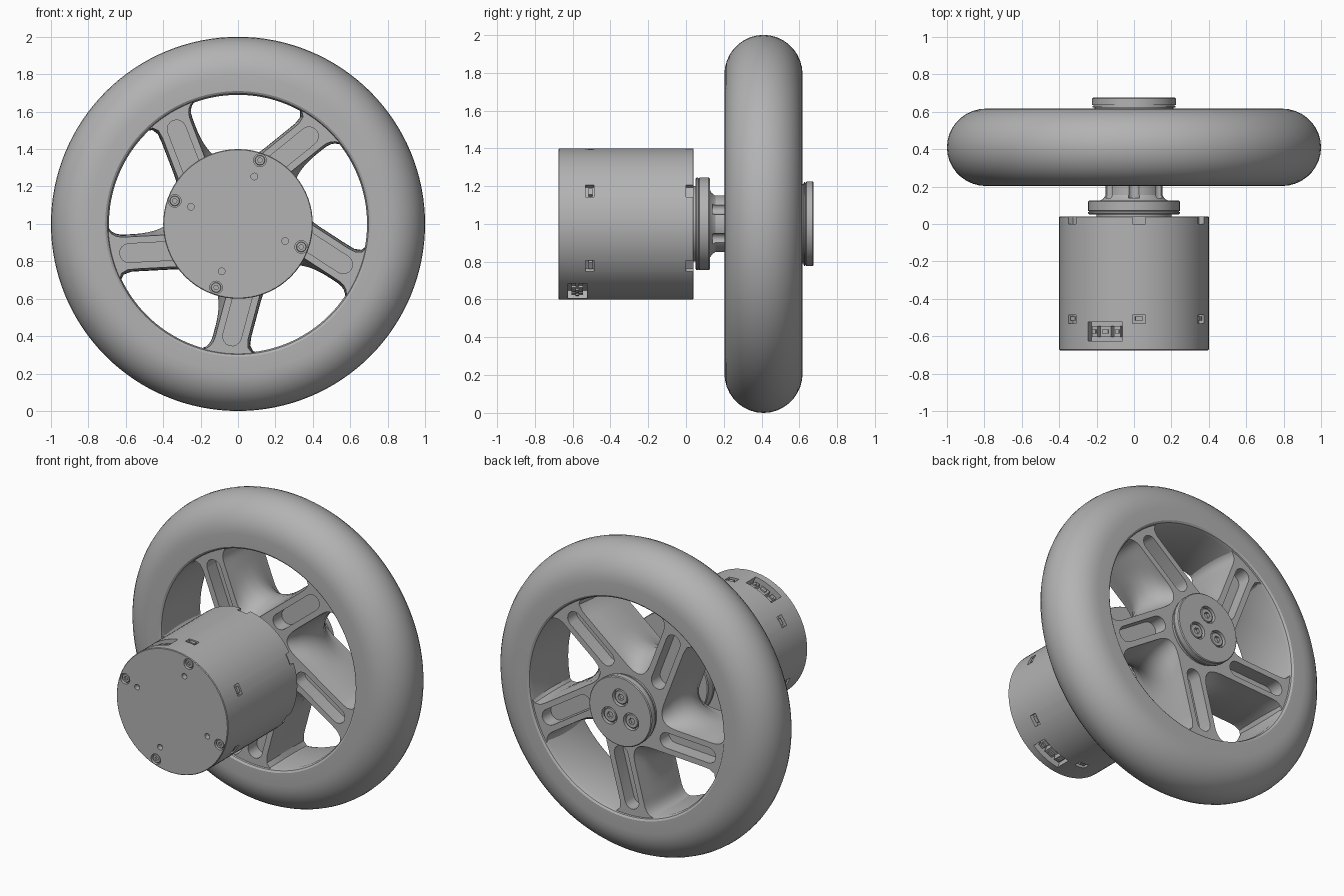
import bpy, bmesh, math
from math import cos, sin, pi, radians
from mathutils import Matrix, Vector

if "Cube" in bpy.data.objects:
    bpy.data.objects.remove(bpy.data.objects["Cube"])

grey = bpy.data.materials.new("metal grey")
grey.use_nodes = True
colour = (0.45, 0.45, 0.45, 1)
grey.diffuse_color = colour
grey.node_tree.nodes["Principled BSDF"].inputs["Base Color"].default_value = colour

MID = 0.41                                   # wheel centre plane
SPOKES = [radians(39 + 72 * k) for k in range(5)]


def loft(bm, rings, closed=False):
    """Skin equal-length rings; cap the ends unless the loft closes on itself."""
    loops = [[bm.verts.new(p) for p in ring] for ring in rings]
    pairs = list(zip(loops, loops[1:]))
    if closed:
        pairs.append((loops[-1], loops[0]))
    for a, b in pairs:
        for i in range(len(a)):
            j = (i + 1) % len(a)
            bm.faces.new((a[i], a[j], b[j], b[i]))
    if not closed:
        bm.faces.new(loops[0])
        bm.faces.new(loops[-1])


def disc(bm, profile, x=0, z=0, n=64, closed=False):
    """Turn a (radius, y) profile about a y-parallel axis."""
    loft(bm, [[(x + r * cos(2 * pi * i / n), y, 1 + z + r * sin(2 * pi * i / n))
               for i in range(n)] for r, y in profile], closed)


def box(bm, angle, radius, y, size):
    """Box (radial, along axis, tangential) placed around the main axis."""
    m = (Matrix.Translation((0, 0, 1)) @ Matrix.Rotation(-angle, 4, 'Y')
         @ Matrix.Translation((radius, y, 0)) @ Matrix.Diagonal((*size, 1)))
    bmesh.ops.create_cube(bm, size=1, matrix=m)


def finish(name, bm):
    bmesh.ops.recalc_face_normals(bm, faces=bm.faces)
    mesh = bpy.data.meshes.new(name)
    bm.to_mesh(mesh)
    bm.free()
    ob = bpy.data.objects.new(name, mesh)
    bpy.context.collection.objects.link(ob)
    mesh.materials.append(grey)
    return ob


def activate(ob):
    bpy.ops.object.select_all(action='DESELECT')
    ob.select_set(True)
    bpy.context.view_layer.objects.active = ob


def smooth(ob):
    activate(ob)
    bpy.ops.object.shade_smooth_by_angle(angle=radians(32))


def cut(ob, bm):
    cutter = finish("cutter", bm)
    cutter.hide_render = True
    mod = ob.modifiers.new("cut", 'BOOLEAN')
    mod.operation, mod.solver, mod.object = 'DIFFERENCE', 'EXACT', cutter
    activate(ob)
    bpy.ops.object.modifier_apply(modifier=mod.name)
    bpy.data.objects.remove(cutter)


def polar(r, degrees):
    return r * cos(radians(degrees)), r * sin(radians(degrees))


# Tyre: flat-sided ring with a half-round tread
half = 0.207
tread = [(0.79 + half * cos(a) * 1.015, MID + half * sin(a))
         for a in [radians(-90 + 10 * i) for i in range(19)]]
lip = [(0.71, half), (0.698, half - 0.008), (0.69, half - 0.03)]
profile = ([(r, MID - d) for r, d in reversed(lip)] + tread
           + [(r, MID + d) for r, d in lip])
bm = bmesh.new()
disc(bm, profile, n=128, closed=True)
smooth(finish("tyre", bm))


# Spoked wheel centre: disc with flared rounded openings and slotted spokes
def smax(a, b, k):
    h = max(k - abs(a - b), 0) / k
    return max(a, b) + h * h * k / 4


def opening(a, t):
    """Outline between the spoke at angle a and the next one; t is depth -1..1."""
    belly = 1 - min(t * t, 1)
    w, k = 0.085 + 0.015 * belly, 0.12 + 0.2 * belly
    b = a + radians(72)
    na, nb = Vector((-sin(a), cos(a))), Vector((-sin(b), cos(b)))

    def inside(p):
        sides = smax(0.125 + w - na.dot(p), nb.dot(p) - 0.125 + w, k)
        return smax(sides, p.length - 0.702, 0.09) < 0

    c = Matrix.Rotation(a, 2) @ Vector((0.30, 0.41))
    pts = []
    for i in range(72):
        d = Vector((cos(2 * pi * i / 72), sin(2 * pi * i / 72)))
        lo, hi = 0, 0.8
        for _ in range(18):
            m = (lo + hi) / 2
            lo, hi = (m, hi) if inside(c + d * m) else (lo, m)
        pts.append(c + d * lo)
    return pts


bm = bmesh.new()
disc(bm, [(0.74, MID - 0.19), (0.74, MID + 0.19)], n=96)
wheel = finish("spoked_wheel", bm)
bm = bmesh.new()
for a in SPOKES:
    loft(bm, [[(p.x, MID + 0.19 * t, 1 + p.y) for p in opening(a, t)]
              for t in (-1.1, -0.9, -0.65, -0.35, 0, 0.35, 0.65, 0.9, 1.1)])
cut(wheel, bm)
bm = bmesh.new()
for a in SPOKES:
    rot = Matrix.Rotation(a, 2)
    slot = []
    for end, start in ((0.59, -90), (0.29, 90)):
        for i in range(9):
            x, s = polar(0.05, start + 22.5 * i)
            slot.append(rot @ Vector((end + x, 0.125 + s)))
    for side in (-1, 1):
        loft(bm, [[(p.x, MID + side * d, 1 + p.y) for p in slot] for d in (0.1, 0.25)])
cut(wheel, bm)
smooth(wheel)

# Fluted neck and its flange
bm = bmesh.new()
disc(bm, [(0.19, 0.12), (0.165, 0.135), (0.152, 0.155), (0.152, 0.27)])
neck = finish("neck", bm)
bm = bmesh.new()
for k in range(6):
    x, z = polar(0.16, 30 + 60 * k)
    disc(bm, [(0.03, 0.14), (0.03, 0.3)], x, z, n=20)
cut(neck, bm)
smooth(neck)

bm = bmesh.new()
disc(bm, [(0.2, 0.03), (0.2, 0.05), (0.237, 0.05), (0.245, 0.056), (0.245, 0.064),
          (0.24, 0.066), (0.24, 0.069), (0.245, 0.071), (0.245, 0.12), (0.24, 0.126)])
smooth(finish("flange", bm))


# Recessed socket screws
def screws(name, places, radius, y, out):
    """Heads facing along out (+1 back, -1 front) with hexagon sockets."""
    bm = bmesh.new()
    for x, z in places:
        disc(bm, [(radius, y - out * 0.04), (radius, y - out * 0.004), (radius * 0.9, y)],
             x, z, n=24)
    heads = finish(name, bm)
    bm = bmesh.new()
    for x, z in places:
        disc(bm, [(radius * 0.48, y - out * 0.02), (radius * 0.48, y + out * 0.02)], x, z, n=6)
    cut(heads, bm)
    smooth(heads)


# Hub cap on the back
cap_screws = [polar(0.09, a) for a in (90, 210, 330)]
bm = bmesh.new()
disc(bm, [(0.21, 0.58), (0.21, 0.622), (0.222, 0.624), (0.222, 0.63), (0.217, 0.632),
          (0.217, 0.635), (0.224, 0.637), (0.224, 0.67), (0.219, 0.675)])
cap = finish("hub_cap", bm)
bm = bmesh.new()
for x, z in cap_screws:
    disc(bm, [(0.055, 0.65), (0.055, 0.7)], x, z, n=24)
cut(cap, bm)
smooth(cap)
screws("cap_screws", cap_screws, 0.045, 0.668, 1)

# Motor housing with screw recesses, vent windows and two connector pockets
motor_screws = [polar(0.36, a) for a in (71, 160, 251, 340)]
bm = bmesh.new()
disc(bm, [(0.396, -0.675), (0.4, -0.671), (0.4, 0.037), (0.397, 0.04)], n=72)
motor = finish("motor_housing", bm)
bm = bmesh.new()
for x, z in motor_screws:
    disc(bm, [(0.034, -0.7), (0.034, -0.655)], x, z, n=24)
for a in (71, 160, 251, 340):
    disc(bm, [(0.018, -0.7), (0.018, -0.64)], *polar(0.268, a), n=16)
for k in range(6):
    for y, length in ((-0.51, 0.045), (0.03, 0.06)):
        box(bm, radians(26 + 60 * k), 0.4, y, (0.06, length, 0.07))
for a in (113.5, 293.5):
    box(bm, radians(a), 0.4, -0.575, (0.12, 0.1, 0.2))
cut(motor, bm)
smooth(motor)
screws("motor_screws", motor_screws, 0.027, -0.668, -1)

# Connector blocks inside the pockets, tabs inside the vent windows
bm = bmesh.new()
for a in (113.5, 293.5):
    for shift, width in ((-10, 0.035), (0, 0.06), (10, 0.035)):
        box(bm, radians(a + shift), 0.355, -0.575, (0.05, 0.06, width))
        box(bm, radians(a + shift), 0.35, -0.575, (0.08, 0.02, width * 0.6))
finish("connectors", bm)
bm = bmesh.new()
for k in range(6):
    box(bm, radians(26 + 60 * k), 0.38, -0.505, (0.03, 0.02, 0.04))
finish("vent_tabs", bm)
